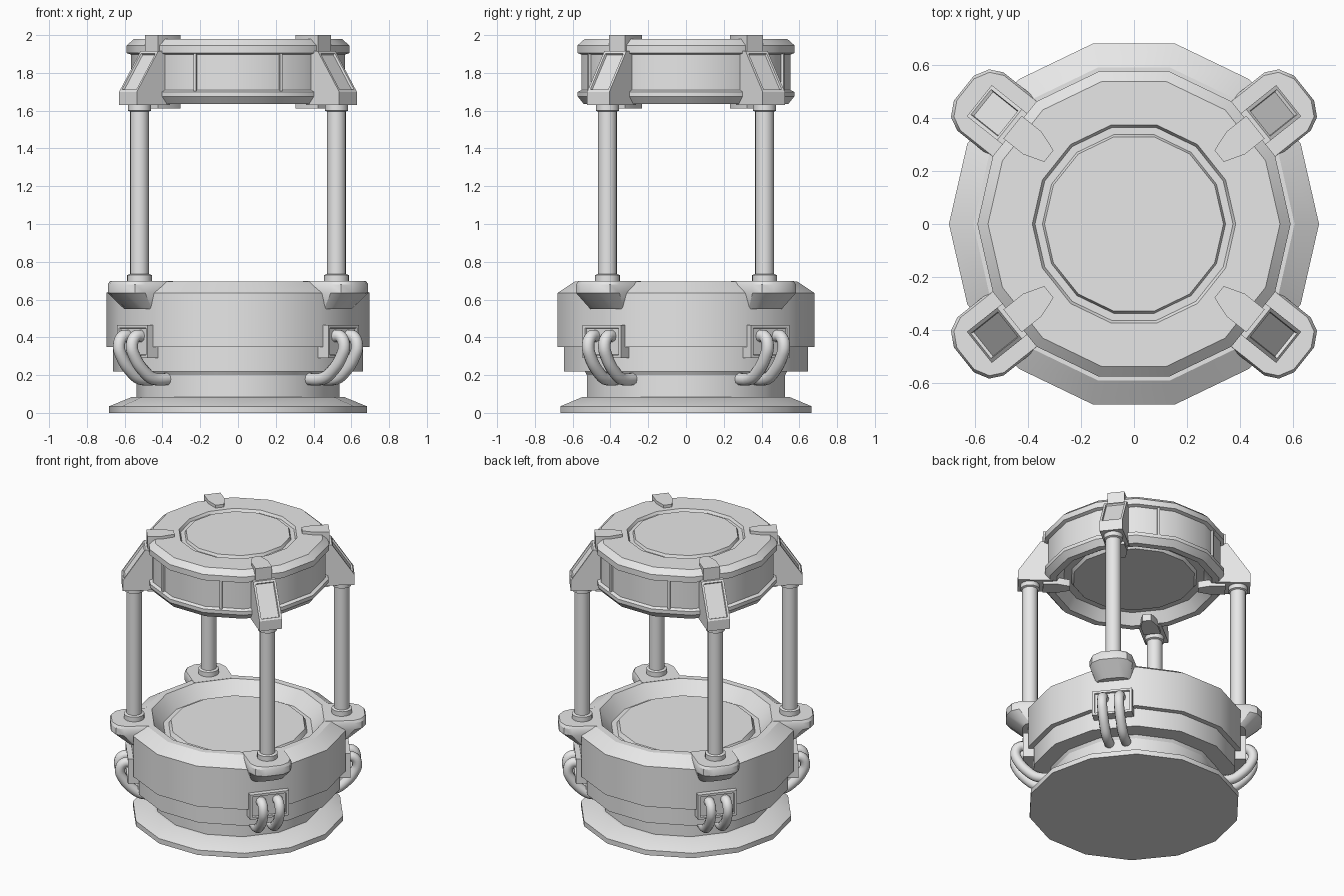
import bpy, bmesh, math
from mathutils import Matrix

if "Cube" in bpy.data.objects:
    bpy.data.objects.remove(bpy.data.objects["Cube"], do_unlink=True)

SIDES = 14
ARM_ANGLE = math.pi * 1.5 / 7      # middle of a facet of the body

grey = bpy.data.materials.new("plain_grey")
grey.use_nodes = True
grey.diffuse_color = (0.8, 0.8, 0.8, 1)
grey.node_tree.nodes["Principled BSDF"].inputs["Base Color"].default_value = (0.8, 0.8, 0.8, 1)


def finish(name, bm, turn=0):
    """Turn a bmesh into a shaded object, rotated about the main axis."""
    bmesh.ops.recalc_face_normals(bm, faces=bm.faces)
    mesh = bpy.data.meshes.new(name)
    bm.to_mesh(mesh)
    bm.free()
    mesh.materials.append(grey)
    ob = bpy.data.objects.new(name, mesh)
    bpy.context.collection.objects.link(ob)
    ob.matrix_world = Matrix.Rotation(turn, 4, 'Z')
    bpy.ops.object.select_all(action='DESELECT')
    ob.select_set(True)
    bpy.context.view_layer.objects.active = ob
    bpy.ops.object.shade_smooth_by_angle(angle=math.radians(30))
    return ob


def loft(rings):
    """Skin a stack of equal-length point rings and cap both ends."""
    bm = bmesh.new()
    rows = [[bm.verts.new(p) for p in ring] for ring in rings]
    n = len(rows[0])
    for a, b in zip(rows, rows[1:]):
        for i in range(n):
            j = (i + 1) % n
            bm.faces.new((a[i], a[j], b[j], b[i]))
    bm.faces.new(rows[0])
    bm.faces.new(rows[-1])
    bmesh.ops.recalc_face_normals(bm, faces=bm.faces)
    return bm


def lathe(profile, sides=SIDES, centre=0):
    step = math.tau / sides
    return loft([[(centre + r * math.cos(i * step), r * math.sin(i * step), z)
                  for i in range(sides)] for r, z in profile])


def outline(half, z):
    """Symmetric flat ring from its positive half, listed inside to outside."""
    return [(r, t, z) for r, t in half] + [(r, -t, z) for r, t in reversed(half)]


def inset_outer(bm, direction, width, depth):
    """Sink a framed panel into the face that looks most along a direction."""
    bm.normal_update()
    face = max(bm.faces, key=lambda f: f.normal.dot(direction))
    bmesh.ops.inset_region(bm, faces=[face], thickness=width)
    bmesh.ops.inset_region(bm, faces=[face], thickness=0.004, depth=-depth)


# Base: plate, neck, stepped drum and dished top
finish("base", lathe([
    (0.682, 0), (0.682, 0.035), (0.56, 0.085), (0.538, 0.085), (0.538, 0.2),
    (0.55, 0.22), (0.662, 0.22), (0.662, 0.35), (0.697, 0.35), (0.697, 0.635),
    (0.605, 0.695), (0.56, 0.695), (0.485, 0.605), (0.45, 0.605), (0.435, 0.632)]))

# Lid: grooved top, recessed side band and hollow underside
finish("lid", lathe([
    (0.337, 1.98), (0.345, 1.962), (0.373, 1.962), (0.383, 1.98), (0.55, 1.98),
    (0.59, 1.945), (0.59, 1.905), (0.567, 1.897), (0.567, 1.71), (0.588, 1.7),
    (0.588, 1.675), (0.555, 1.635), (0.51, 1.635), (0.46, 1.705), (0.41, 1.705),
    (0.395, 1.685)]))

# Thin upright ribs on the front and back of the lid band
for side, y in (("front", -1), ("back", 1)):
    for hand, x in (("right", -1), ("left", 1)):
        angle = math.atan2(0.52 * y, 0.23 * x)
        ring = [(0.53, 0.008), (0.567, 0.008)]
        finish(f"{side}_{hand}_rib",
               loft([outline(ring, 1.69), outline(ring, 1.905)]), angle)

POD_TOP = [(0.555, 0.14), (0.74, 0.14), (0.79, 0.115), (0.82, 0.06)]
POD_LOW = [(0.555, 0.11), (0.67, 0.11), (0.7, 0.09), (0.715, 0.05)]
TONGUE = [(0.41, 0.028), (0.49, 0.055), (0.585, 0.055)]
BOX = [(0.6, 0.13), (0.715, 0.13)]
HOSE = [(0.69, 0.405), (0.735, 0.405), (0.762, 0.36), (0.745, 0.3),
        (0.68, 0.22), (0.62, 0.182), (0.5, 0.18)]


def hose(name, offset, turn):
    curve = bpy.data.curves.new(name, 'CURVE')
    curve.dimensions = '3D'
    curve.bevel_depth = 0.033
    curve.bevel_resolution = 3
    curve.resolution_u = 4
    spline = curve.splines.new('BEZIER')
    spline.bezier_points.add(len(HOSE) - 1)
    for point, (r, z) in zip(spline.bezier_points, HOSE):
        point.co = (r, offset, z)
        point.handle_left_type = point.handle_right_type = 'AUTO'
    curve.materials.append(grey)
    ob = bpy.data.objects.new(name, curve)
    ob.matrix_world = Matrix.Rotation(turn, 4, 'Z')
    bpy.context.collection.objects.link(ob)


def corner(name, turn):
    # Pod on the drum rim that carries the post
    finish(name + "_pod", loft([
        outline(POD_LOW, 0.55), outline(POD_TOP, 0.635), outline(POD_TOP, 0.68),
        outline([(r - 0.008, t - 0.008) for r, t in POD_TOP], 0.697)]), turn)

    # Post with a collar at each end
    finish(name + "_post", lathe([
        (0.066, 0.68), (0.066, 0.73), (0.05, 0.735), (0.05, 1.595),
        (0.062, 1.6), (0.062, 1.64)], 16, 0.667), turn)

    # Sloped bracket with a sunken panel
    side = [(0.52, 1.63), (0.745, 1.63), (0.745, 1.7), (0.6, 1.915), (0.52, 1.915)]
    bm = loft([[(r, t, z) for r, z in side] for t in (-0.075, 0.075)])
    inset_outer(bm, Matrix.Rotation(-0.6, 3, 'Y') @ Matrix.Identity(3).col[0], 0.02, 0.012)
    finish(name + "_bracket", bm, turn)

    # Pointed clips over and under the lid
    finish(name + "_upper_clip", loft([outline(TONGUE, 1.88), outline(TONGUE, 2.0)]), turn)
    finish(name + "_lower_clip", loft([outline(TONGUE, 1.612), outline(TONGUE, 1.66)]), turn)

    # Connector box and its two hoses
    bm = loft([outline(BOX, 0.29), outline(BOX, 0.465)])
    inset_outer(bm, Matrix.Identity(3).col[0], 0.022, 0.012)
    finish(name + "_connector", bm, turn)
    for label, offset in (("a", -0.055), ("b", 0.055)):
        hose(f"{name}_hose_{label}", offset, turn)


corner("back_left", ARM_ANGLE)
corner("back_right", math.pi - ARM_ANGLE)
corner("front_right", math.pi + ARM_ANGLE)
corner("front_left", -ARM_ANGLE)
